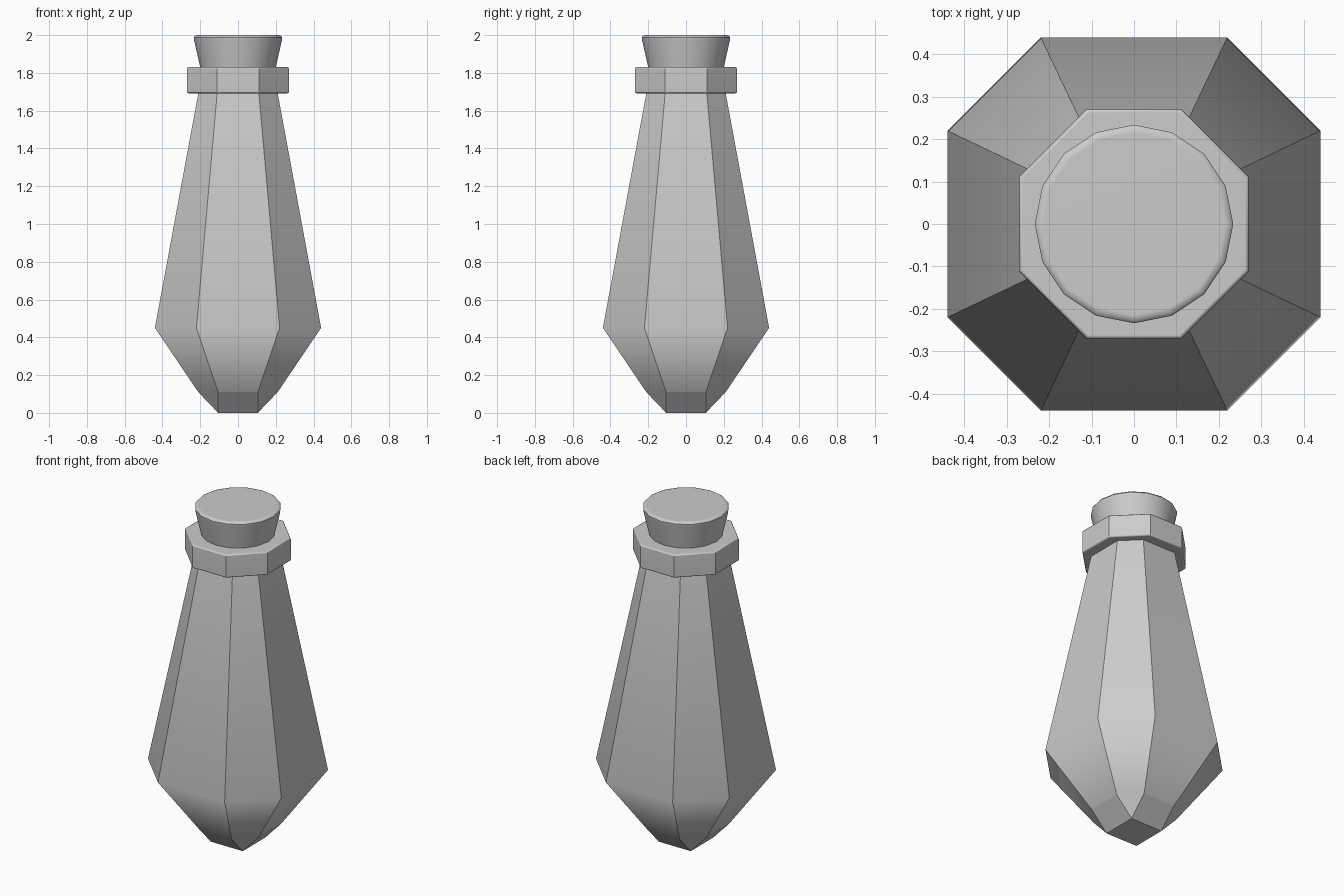
import bpy, bmesh, math

if "Cube" in bpy.data.objects:
    bpy.data.objects.remove(bpy.data.objects["Cube"])


def octagon(half, flat):
    """Octagon with sides at +-half and side length 2*flat."""
    h, f = half, flat
    return [(h, -f), (h, f), (f, h), (-f, h), (-h, f), (-h, -f), (-f, -h), (f, -h)]


def circle(r, n=16):
    return [(r * math.cos(2 * math.pi * i / n), r * math.sin(2 * math.pi * i / n)) for i in range(n)]


def loft(name, sections, smooth_edge=None):
    """Skin stacked (z, outline) sections into a closed solid."""
    bm = bmesh.new()
    rings = [[bm.verts.new((x, y, z)) for x, y in pts] for z, pts in sections]
    n = len(rings[0])
    for a, b in zip(rings, rings[1:]):
        for i in range(n):
            j = (i + 1) % n
            bm.faces.new((a[i], a[j], b[j], b[i]))
    bm.faces.new(rings[0][::-1])
    bm.faces.new(rings[-1])
    # Coincident corners collapse, so an octagon can end in a square
    bmesh.ops.remove_doubles(bm, verts=bm.verts, dist=1e-5)
    bmesh.ops.recalc_face_normals(bm, faces=bm.faces)
    if smooth_edge:
        for f in bm.faces:
            f.smooth = True
        for e in bm.edges:
            e.smooth = smooth_edge(e)
    mesh = bpy.data.meshes.new(name)
    bm.to_mesh(mesh)
    bm.free()
    ob = bpy.data.objects.new(name, mesh)
    bpy.context.collection.objects.link(ob)
    bpy.ops.object.select_all(action='DESELECT')
    ob.select_set(True)
    bpy.context.view_layer.objects.active = ob
    if not smooth_edge:
        bpy.ops.object.shade_smooth_by_angle(angle=math.radians(40))
    mod = ob.modifiers.new("weighted_normals", 'WEIGHTED_NORMAL')
    mod.keep_sharp = True
    return ob


# Faceted bottle: square foot, wide belly, tapering neck
BELLY = 0.45
loft("bottle_body", [
    (0.0, octagon(0.105, 0.105)),
    (0.11, octagon(0.21, 0.105)),
    (BELLY, octagon(0.44, 0.22)),
    (1.72, octagon(0.205, 0.108)),
], lambda e: all(abs(v.co.z - BELLY) < 1e-4 for v in e.verts))

# Octagonal lip with softened rims
lip = [(1.692, 0.262), (1.695, 0.268), (1.701, 0.271),
       (1.822, 0.271), (1.828, 0.268), (1.831, 0.262)]
loft("neck_collar", [(z, octagon(h, h * 0.41)) for z, h in lip])

# Tapered round stopper with rounded top rim
cork = [(1.75, 0.183), (1.83, 0.2), (1.975, 0.233), (1.988, 0.234),
        (1.996, 0.228), (2.0, 0.215)]
loft("stopper", [(z, circle(r)) for z, r in cork])
